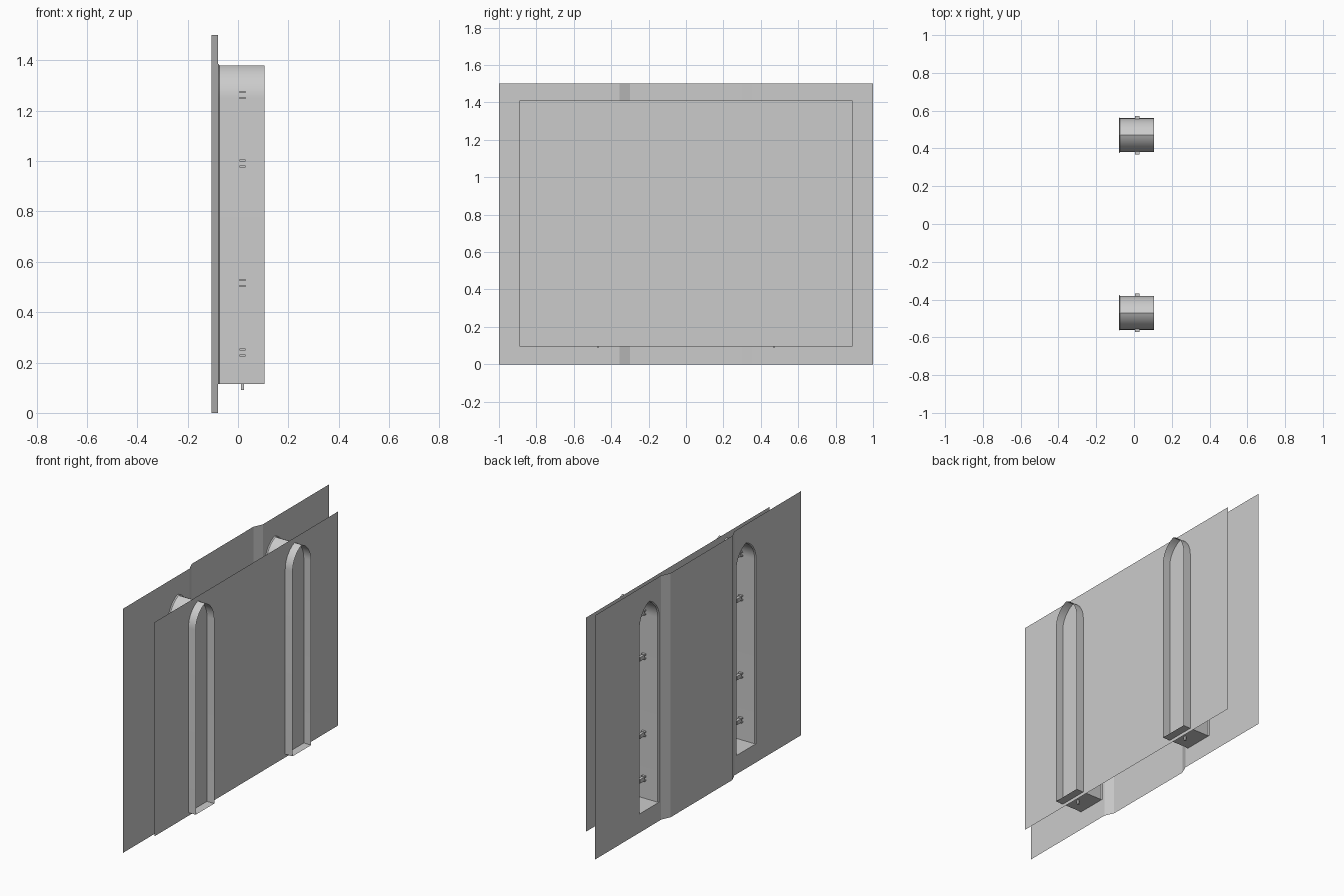
import bpy, bmesh, math
from mathutils import Vector

cube = bpy.data.objects.get("Cube")
if cube:
    bpy.data.objects.remove(cube, do_unlink=True)

grey = bpy.data.materials.new("plain grey")
grey.use_nodes = True
grey.diffuse_color = (0.6, 0.6, 0.6, 1)
grey.node_tree.nodes["Principled BSDF"].inputs["Base Color"].default_value = (0.6, 0.6, 0.6, 1)

OUTER_X, MIDDLE_X, INNER_X, SLEEVE_END = -0.08, -0.105, 0.055, 0.105
WINDOW_Y, HALF, SILL, SPRING, RISE = 0.47, 0.09, 0.115, 1.25, 0.13
HEIGHT = 1.5


def finish(bm, name, smooth=False):
    mesh = bpy.data.meshes.new(name)
    bm.to_mesh(mesh)
    bm.free()
    mesh.materials.append(grey)
    ob = bpy.data.objects.new(name, mesh)
    bpy.context.collection.objects.link(ob)
    if smooth:
        bpy.ops.object.select_all(action='DESELECT')
        ob.select_set(True)
        bpy.context.view_layer.objects.active = ob
        bpy.ops.object.shade_smooth_by_angle(angle=math.radians(30))
    return ob


def window_outline(cy, grow=0.0, steps=10):
    """Pointed arch outline as (y, z) points, counter-clockwise from the sill."""
    w, h = HALF + grow, RISE + grow
    r = (w * w + h * h) / (2 * w)
    sweep = math.asin(h / r)
    right = [(w - r + r * math.cos(sweep * i / steps),
              SPRING + r * math.sin(sweep * i / steps)) for i in range(steps + 1)]
    half = [(w, SILL)] + right
    left = [(-y, z) for y, z in reversed(half[:-1])]
    return [(cy + y, z) for y, z in half + left]


def loop(bm, points, x):
    verts = [bm.verts.new((x, y, z)) for y, z in points]
    edges = [bm.edges.new((v, verts[i - 1])) for i, v in enumerate(verts)]
    return verts, edges


def box(bm, low, high):
    low, high = Vector(low), Vector(high)
    made = bmesh.ops.create_cube(bm, size=1)["verts"]
    for v in made:
        v.co = (low + high) / 2 + Vector([a * b for a, b in zip(v.co, high - low)])
    return made


# Outer wall: side panels pierced by the windows
for side, label in ((-1, "front"), (1, "back")):
    bm = bmesh.new()
    a, b = sorted((side * 0.355, side * 1.0))
    edges = loop(bm, [(a, 0), (b, 0), (b, HEIGHT), (a, HEIGHT)], OUTER_X)[1]
    edges += loop(bm, window_outline(side * WINDOW_Y, 0.006), OUTER_X)[1]
    bmesh.ops.triangle_fill(bm, edges=edges, use_beauty=True, normal=(-1, 0, 0))
    finish(bm, label + "_outer_panel")

# Outer wall: projecting middle bay with slanted returns
bm = bmesh.new()
plan = [(OUTER_X, -0.355), (MIDDLE_X, -0.3), (MIDDLE_X, 0.3), (OUTER_X, 0.355)]
columns = [[bm.verts.new((x, y, z)) for z in (0, HEIGHT)] for x, y in plan]
for p, q in zip(columns, columns[1:]):
    bm.faces.new((p[0], p[1], q[1], q[0]))
finish(bm, "projecting_middle_bay")

# Inner wall sheet
bm = bmesh.new()
bm.faces.new([bm.verts.new((INNER_X, y, z)) for y, z in
              ((-0.89, 0.095), (0.89, 0.095), (0.89, 1.41), (-0.89, 1.41))])
finish(bm, "inner_wall")

for side, label in ((-1, "front"), (1, "back")):
    cy = side * WINDOW_Y

    # Window sleeve with a slight flare where it meets the outer wall
    bm = bmesh.new()
    rings = [loop(bm, window_outline(cy, g), x)[0] for x, g in
             ((OUTER_X, 0.006), (OUTER_X + 0.006, 0), (SLEEVE_END, 0))]
    for r0, r1 in zip(rings, rings[1:]):
        for i in range(len(r0)):
            bm.faces.new((r0[i - 1], r0[i], r1[i], r1[i - 1]))
    finish(bm, label + "_window_sleeve", smooth=True)

    # Paired fixing lugs through both jambs, with an inner rod
    bm = bmesh.new()
    for z in (0.24, 0.515, 0.99, 1.262):
        for jamb in (-1, 1):
            face = cy + jamb * HALF
            if z > SPRING:
                face -= jamb * 0.001
            for dz in (-0.012, 0.012):
                a, b = sorted((face + jamb * 0.013, face - jamb * 0.015))
                box(bm, (0.005, a, z + dz - 0.004), (0.029, b, z + dz + 0.004))
            a, b = sorted((face - jamb * 0.012, face - jamb * 0.055))
            box(bm, (0.008, a, z - 0.012), (0.026, b, z + 0.012))
    finish(bm, label + "_jamb_lugs")

    # Sill pin
    bm = bmesh.new()
    box(bm, (0.011, cy - 0.006, 0.09), (0.023, cy + 0.006, 0.13))
    finish(bm, label + "_sill_pin")
